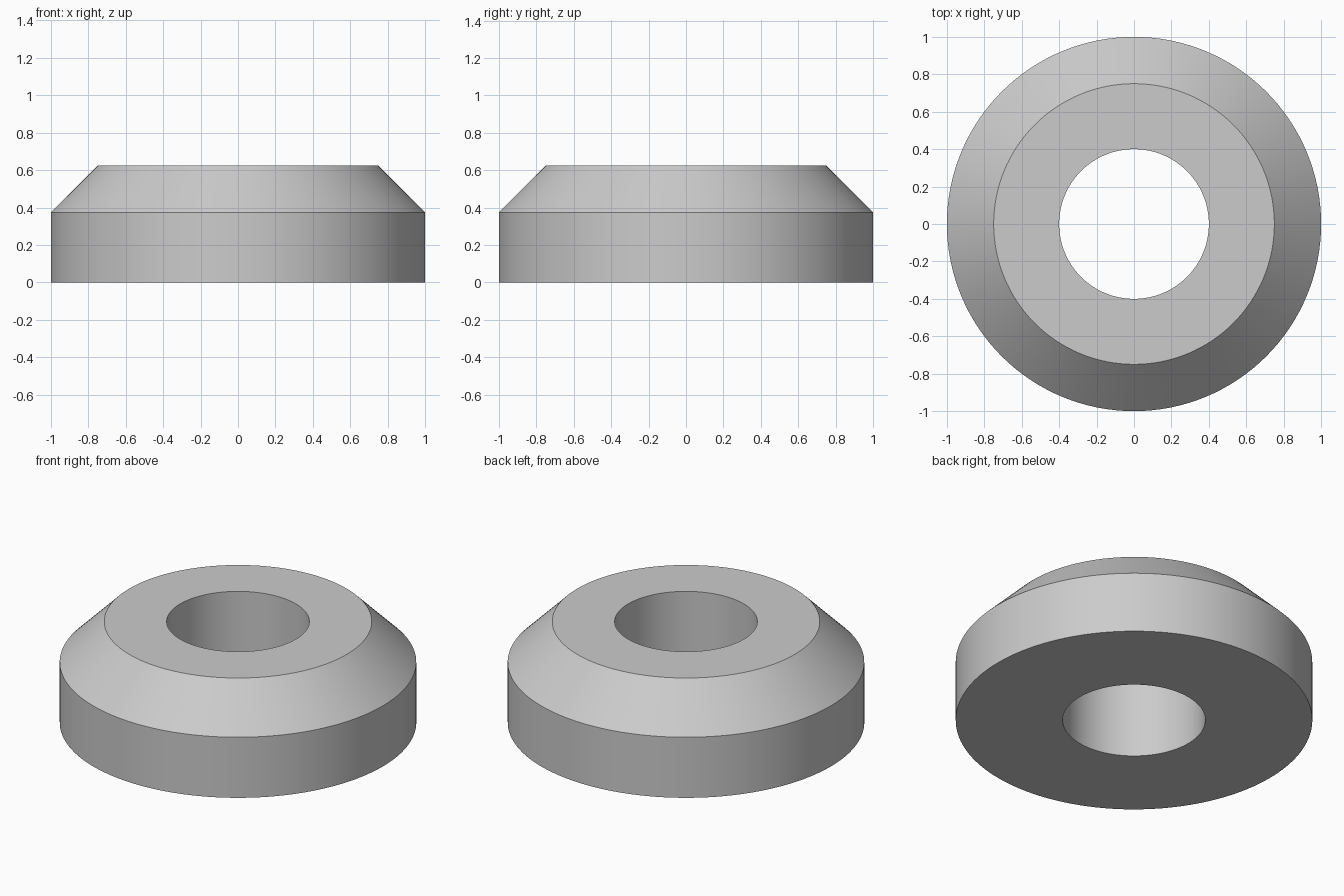
import bpy
import bmesh
import math

cube = bpy.data.objects.get("Cube")
if cube:
    bpy.data.objects.remove(cube, do_unlink=True)

SEGMENTS = 128

# Plain grey material
grey = bpy.data.materials.new("light_grey")
grey.use_nodes = True
colour = (0.6, 0.6, 0.6, 1.0)
grey.diffuse_color = colour
grey.node_tree.nodes["Principled BSDF"].inputs["Base Color"].default_value = colour

# Ring cross-section (radius, height), anticlockwise from the bottom of the bore
profile = [(0.4, 0), (1.0, 0), (1.0, 0.375), (0.75, 0.625), (0.4, 0.625)]

# Revolve the section around z
bm = bmesh.new()
rings = []
for r, z in profile:
    ring = []
    for i in range(SEGMENTS):
        a = math.tau * i / SEGMENTS
        ring.append(bm.verts.new((r * math.cos(a), r * math.sin(a), z)))
    rings.append(ring)
for lower, upper in zip(rings, rings[1:] + rings[:1]):
    for i in range(SEGMENTS):
        j = (i + 1) % SEGMENTS
        bm.faces.new((lower[i], lower[j], upper[j], upper[i]))
bmesh.ops.recalc_face_normals(bm, faces=bm.faces[:])

mesh = bpy.data.meshes.new("chamfered_ring")
bm.to_mesh(mesh)
bm.free()
mesh.materials.append(grey)
ring_object = bpy.data.objects.new("chamfered_ring", mesh)
bpy.context.collection.objects.link(ring_object)

# Smooth round walls, crisp rims
bpy.ops.object.select_all(action="DESELECT")
ring_object.select_set(True)
bpy.context.view_layer.objects.active = ring_object
bpy.ops.object.shade_smooth_by_angle(angle=math.radians(30))
